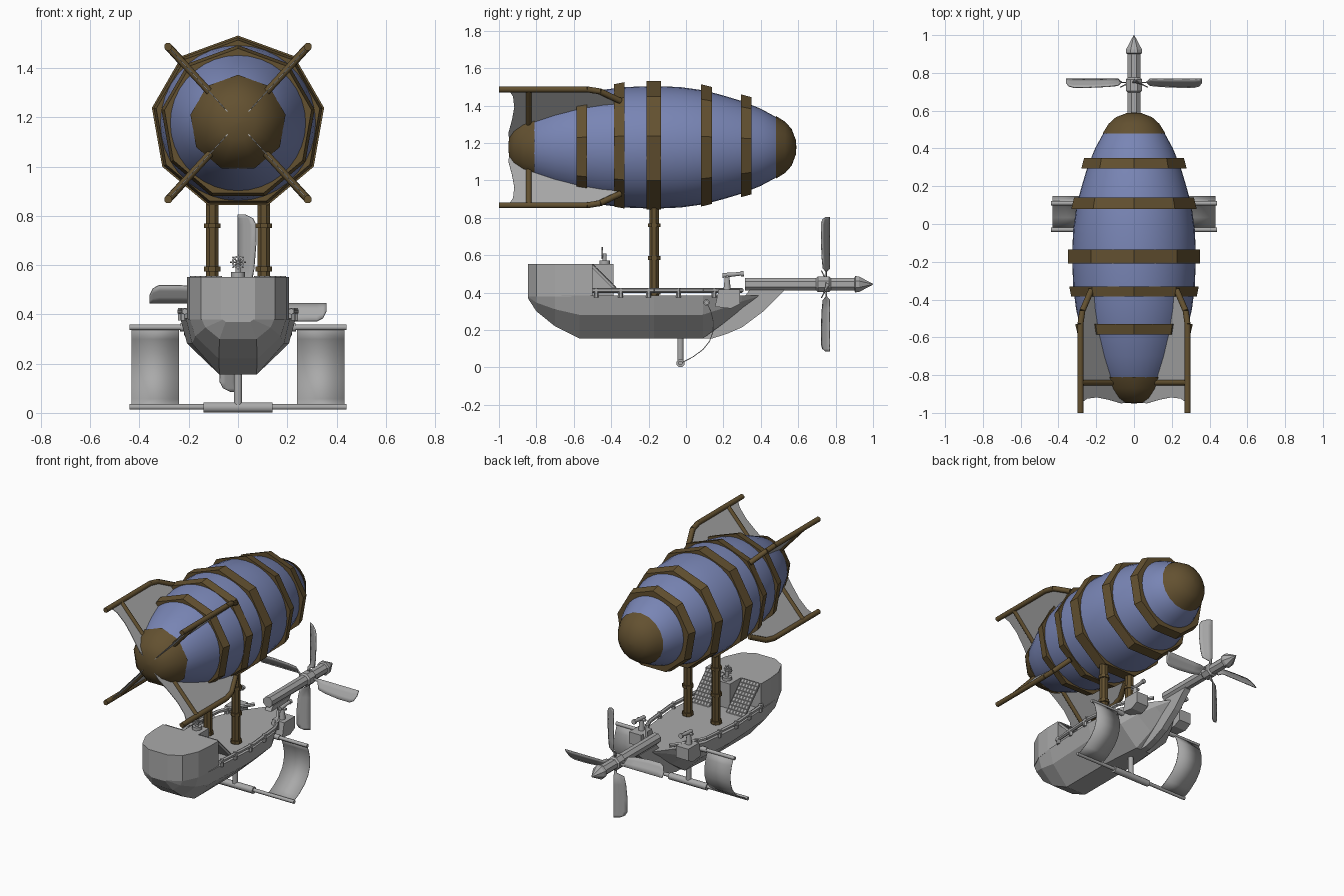
import bpy, bmesh, math
from mathutils import Vector, Matrix

if "Cube" in bpy.data.objects:
    bpy.data.objects.remove(bpy.data.objects["Cube"])

def material(name, col):
    m = bpy.data.materials.new(name)
    m.diffuse_color = (*col, 1)
    m.use_nodes = True
    m.node_tree.nodes["Principled BSDF"].inputs["Base Color"].default_value = m.diffuse_color
    return m

BLUE = material("balloon_blue", (0.19, 0.235, 0.46))
BROWN = material("wood_brown", (0.125, 0.082, 0.03))
GRAY = material("hull_gray", (0.40, 0.40, 0.40))
CZ = 1.177  # balloon axis height

def make(name, verts, faces, mat, smooth=0, thick=0):
    me = bpy.data.meshes.new(name)
    me.from_pydata([tuple(v) for v in verts], [], faces)
    bm = bmesh.new()
    bm.from_mesh(me)
    bmesh.ops.remove_doubles(bm, verts=bm.verts, dist=1e-5)
    bmesh.ops.recalc_face_normals(bm, faces=bm.faces)
    bm.to_mesh(me)
    bm.free()
    me.materials.append(mat)
    ob = bpy.data.objects.new(name, me)
    bpy.context.collection.objects.link(ob)
    if thick:
        s = ob.modifiers.new("thickness", 'SOLIDIFY')
        s.thickness, s.offset = thick, 0
    if smooth:
        bpy.ops.object.select_all(action='DESELECT')
        ob.select_set(True)
        bpy.context.view_layer.objects.active = ob
        bpy.ops.object.shade_smooth_by_angle(angle=math.radians(smooth))
    return ob

def loft(name, rings, mat, smooth=0, caps=True, closed=False):
    """Skin a list of equal-length closed rings."""
    n, k = len(rings[0]), len(rings)
    faces = []
    for i in range(k if closed else k - 1):
        for j in range(n):
            a, b, j2 = i * n, (i + 1) % k * n, (j + 1) % n
            faces.append((a + j, a + j2, b + j2, b + j))
    if caps and not closed:
        faces += [tuple(range(n)), tuple(range((k - 1) * n, k * n))]
    return make(name, [p for r in rings for p in r], faces, mat, smooth)

def lathe(name, prof, n, mat, z=CZ, smooth=0, closed=False, phase=90):
    """Turn a (y, radius) profile around an axis along y."""
    rings = []
    for y, r in prof:
        angs = [math.radians(phase + 360 * j / n) for j in range(n)]
        rings.append([(r * math.cos(a), y, z + r * math.sin(a)) for a in angs])
    return loft(name, rings, mat, smooth, True, closed)

def tube(name, a, b, r, mat, n=8, smooth=50, r2=None):
    a, b = Vector(a), Vector(b)
    q = (b - a).to_track_quat('Z', 'Y')
    rings = []
    for p, rad in ((a, r), (b, r if r2 is None else r2)):
        rings.append([p + q @ Vector((rad * math.cos(t), rad * math.sin(t), 0))
                      for t in (2 * math.pi * (j + .5) / n for j in range(n))])
    return loft(name, rings, mat, smooth)

def box(name, lo, hi, mat):
    (x0, y0, z0), (x1, y1, z1) = lo, hi
    return loft(name, [[(x0, y0, z), (x1, y0, z), (x1, y1, z), (x0, y1, z)] for z in (z0, z1)], mat)

# Balloon envelope and end caps
lathe("balloon", [(-.92, .10), (-.81, .185), (-.70, .235), (-.57, .28), (-.45, .307), (-.33, .322),
                  (-.17, .328), (-.03, .322), (.1, .304), (.2, .277), (.3, .247), (.4, .206),
                  (.49, .157), (.55, .08)], 36, BLUE, smooth=40)
lathe("tail_cap", [(-.95, .002), (-.945, .07), (-.92, .12), (-.87, .168), (-.81, .196), (-.81, .15)],
      9, BROWN, smooth=50)
lathe("nose_cap", [(.48, .12), (.48, .168), (.53, .137), (.565, .098), (.587, .04), (.59, .002)],
      18, BROWN, smooth=50)

# Nine-sided wooden hoops
for i, (y0, r0, y1, r1) in enumerate([(-.585, .303, -.53, .316), (-.385, .337, -.33, .348),
                                      (-.21, .355, -.135, .355), (.08, .337, .14, .322),
                                      (.295, .283, .35, .268)]):
    lathe(f"hoop_{i+1}", [(y0, r0), (y1, r1), (y1, r1 - .05), (y0, r0 - .05)], 9, BROWN, closed=True)

# Four tail fins: spar, cross strut and cloth
for i, (sx, sz) in enumerate([(1, 1), (-1, 1), (1, -1), (-1, -1)]):
    def fp(y, r):
        return Vector((sx * r * .675, y, CZ + sz * r * .738))
    spar = [(-1, .42), (-.53, .42), (-.46, .405), (-.35, .335)]
    for j in range(3):
        tube(f"fin_{i+1}_spar_{j+1}", fp(*spar[j]), fp(*spar[j + 1]), .017, BROWN)
    tube(f"fin_{i+1}_strut", fp(-.84, .14), fp(-.84, .42), .016, BROWN)
    cloth = [(-.95, .42), (-.925, .37), (-.918, .29), (-.93, .2), (-.95, .1), (-.945, .06),
             (-.8, .15), (-.36, .28), (-.36, .335), (-.46, .40), (-.53, .42)]
    make(f"fin_{i+1}_cloth", [fp(*p) for p in cloth], [tuple(range(len(cloth)))], GRAY, thick=.004)

# Masts with collars
for s in (-1, 1):
    x = s * .105
    tube("mast", (x, -.17, .37), (x, -.17, .88), .028, BROWN, 8, 0)
    for z in (.40, .585, .76):
        tube("mast_collar", (x, -.17, z - .01), (x, -.17, z + .01), .036, BROWN, 8, 0)

# Hull: stations of (y, half width, bottom height, bottom half width)
DECK = .385
stations = [(-.845, .07, .37, .05), (-.80, .15, .30, .075), (-.70, .197, .22, .078),
            (-.57, .212, .155, .075), (-.17, .235, .155, .075), (.09, .21, .155, .055),
            (.2, .16, .235, .03), (.3, .09, .315, .018), (.39, .02, .375, .01)]
rings = []
for y, w, zb, b in stations:
    zm, wm = zb + .55 * (DECK - zb), w * .88
    rings.append([(-w, y, DECK), (-wm, y, zm), (-b, y, zb), (b, y, zb), (wm, y, zm), (w, y, DECK)])
loft("hull", rings, GRAY)

def edge(y):
    """Hull half width at deck level."""
    for (y0, w0, *_), (y1, w1, *_) in zip(stations, stations[1:]):
        if y0 <= y <= y1:
            return w0 + (w1 - w0) * (y - y0) / (y1 - y0)

# Prow blade carrying the bowsprit
prow = [(.02, .155), (.14, .155), (.22, .18), (.3, .215), (.42, .305), (.53, .415), (.34, .415), (.3, .36)]
loft("prow", [[(x, y, z) for y, z in prow] for x in (-.022, .022)], GRAY)

# Stern cabin with rounded plan, and middle platform
plan = [(-.845, .07), (-.80, .15), (-.70, .197), (-.6, .207), (-.5, .207)]
outline = [(x, y) for y, x in plan] + [(-x, y) for y, x in reversed(plan)]
loft("cabin", [[(x, y, z) for x, y in outline] for z in (.38, .552)], GRAY)
box("helm_platform", (-.055, -.51, .38), (.055, -.388, .552), GRAY)

# Grated ramps on both sides of the platform
for s in (-1, 1):
    x0, x1 = s * .065, s * .195
    ramp = [(-.5, .55), (-.335, .385), (-.355, .385), (-.5, .53)]
    loft("ramp", [[(x, y, z) for y, z in ramp] for x in (x0, x1)], GRAY)
    nx, ny = 6, 9
    verts = [(x0 + (x1 - x0) * i / nx, -.5 + .165 * j / ny, .553 - .165 * j / ny)
             for j in range(ny + 1) for i in range(nx + 1)]
    faces = [(k, k + 1, k + nx + 2, k + nx + 1)
             for j in range(ny) for k in range(j * (nx + 1), j * (nx + 1) + nx)]
    grate = make("ramp_grating", verts, faces, GRAY)
    grate.modifiers.new("bars", 'WIREFRAME').thickness = .006

# Helm: post and steering wheel
tube("helm_base", (0, -.435, .55), (0, -.435, .572), .03, GRAY)
tube("helm_post", (0, -.435, .57), (0, -.435, .61), .012, GRAY)
lathe("wheel_rim", [(-.453, .026), (-.443, .026), (-.443, .018), (-.453, .018)], 12, GRAY, z=.612, closed=True)
for k in range(4):
    a = math.pi * k / 4
    d = Vector((math.cos(a), 0, math.sin(a))) * .032
    c = Vector((0, -.448, .612))
    tube("wheel_spoke", c - d, c + d, .003, GRAY, 6)

# Rails, posts and swivel guns along the deck edge
for s in (-1, 1):
    ys = [-.5, -.17, .09, .2, .3]
    for a, b in zip(ys, ys[1:]):
        tube("rail", (s * edge(a), a, .412), (s * edge(b), b, .412), .013, GRAY, 6, 0)
    for y in (-.48, -.35, -.2, -.04, .15):
        tube("rail_post", (s * edge(y), y, .375), (s * edge(y), y, .425), .013, GRAY, 6, 0)
    x = s * .175
    trough = [(.155, .325), (.24, .315), (.29, .34), (.29, .418), (.175, .418)]
    loft("gun_mount", [[(x + d, y, z) for y, z in trough] for d in (-.045, .045)], GRAY)
    tube("gun_pedestal", (x, .22, .41), (x, .22, .485), .022, GRAY, 8, 50, .013)
    tube("gun_barrel", (x, .195, .492), (x, .305, .502), .014, GRAY, 8, 50, .010)
    tube("gun_muzzle", (x, .292, .5), (x, .308, .502), .016, GRAY)
    tube("gun_axle", (x - .03, .22, .487), (x + .03, .22, .487), .008, GRAY)

# Bowsprit shaft, hub and pointed tip
SZ = .445
lathe("bowsprit", [(.315, .036), (.90, .036)], 8, GRAY, z=SZ, phase=22.5)
lathe("propeller_hub", [(.695, .036), (.705, .046), (.765, .046), (.775, .036)], 8, GRAY, z=SZ, phase=22.5)
lathe("bowsprit_tip", [(.90, .036), (.905, .047), (.925, .045), (1.0, .002)], 8, GRAY, z=SZ, phase=22.5)

# Four propeller blades: (radius, leading chord, trailing chord)
blade = [(.035, -.008, .008), (.065, -.008, .012), (.085, 0, .055), (.14, 0, .065), (.24, 0, .073),
         (.32, 0, .073), (.345, 0, .06), (.36, 0, .03)]
for k in range(4):
    rot = Matrix.Rotation(math.pi / 2 * k, 3, 'Y')
    verts = []
    for r, c0, c1 in blade:
        for t in (0, .35, .7, 1):
            c = c0 + (c1 - c0) * t
            verts.append(rot @ Vector((c, .768 - .7 * c + 1.2 * c * c if r > .07 else .75, r)) + Vector((0, 0, SZ)))
    faces = [(4*i + j, 4*i + j + 1, 4*i + j + 5, 4*i + j + 4) for i in range(len(blade) - 1) for j in range(3)]
    make(f"propeller_blade_{k+1}", verts, faces, GRAY, smooth=40, thick=.006)

# Side sails below the hull, stretched between upper and lower yards
arc = [(.11, .35), (.133, .30), (.146, .245), (.144, .19), (.126, .14), (.09, .095), (.035, .055), (-.03, .022)]
for s in (-1, 1):
    tube("upper_yard", (s * .17, .11, .347), (s * .44, .11, .347), .012, GRAY)
    tube("upper_yard_socket", (s * .16, .11, .347), (s * .235, .11, .347), .017, GRAY)
    tube("lower_yard", (s * .13, -.03, .024), (s * .44, -.03, .024), .012, GRAY)
    verts = [(s * x, y, z) for x in (.24, .432) for y, z in arc]
    n = len(arc)
    make("side_sail", verts, [(i, i + 1, n + i + 1, n + i) for i in range(n - 1)], GRAY, smooth=40, thick=.004)
tube("lower_yard_sleeve", (-.14, -.03, .022), (.14, -.03, .022), .0225, GRAY)
tube("keel_post", (0, -.03, .022), (0, -.03, .17), .018, GRAY)
